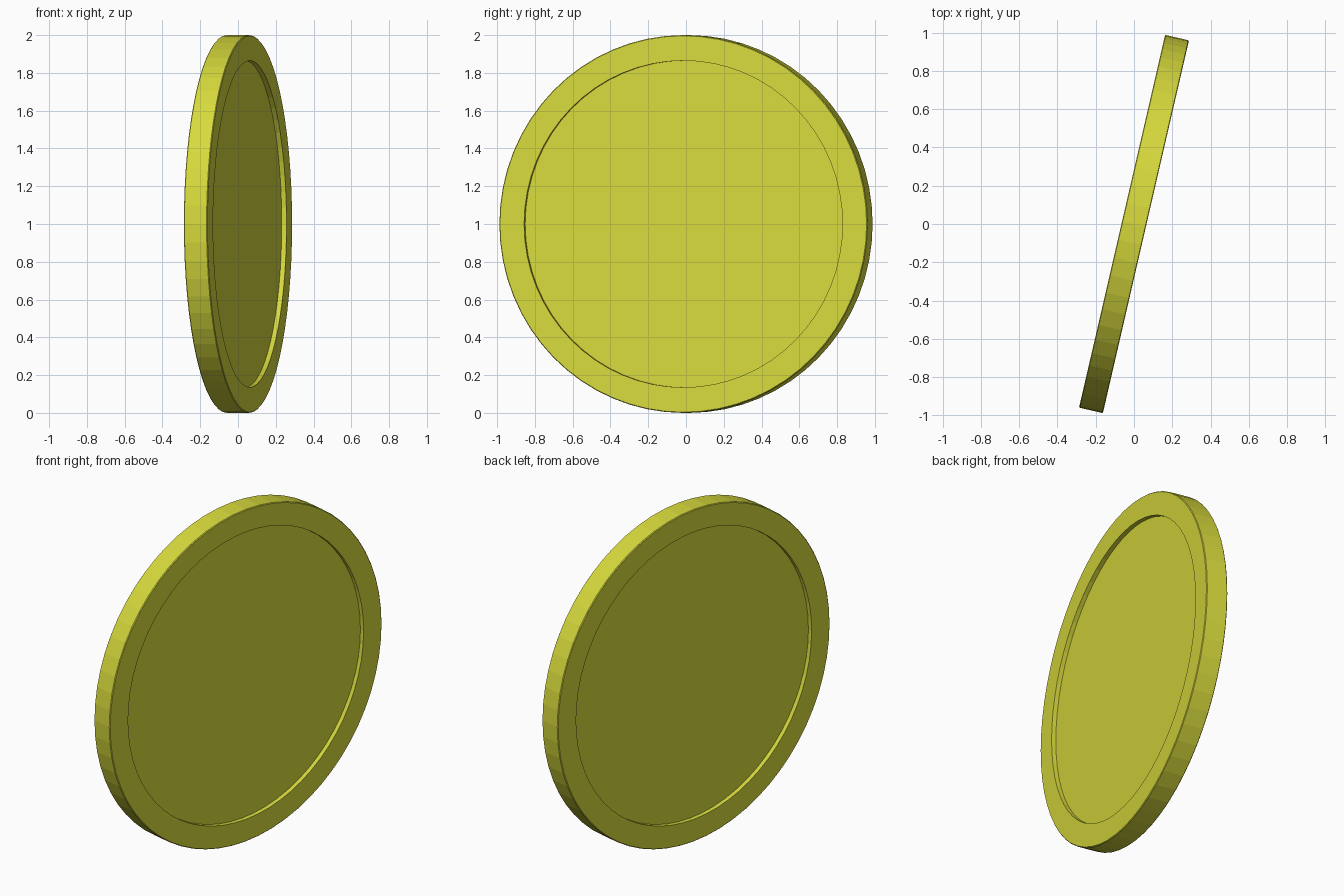
import bpy, bmesh
from math import sin, cos, tau, radians

if "Cube" in bpy.data.objects:
    bpy.data.objects.remove(bpy.data.objects["Cube"])

SIDES = 64
R = 1.0          # outer radius
HOLE = 0.865     # radius of the recessed face
H = 0.064        # half thickness
DEPTH = 0.026    # recess depth
B = 0.004        # tiny edge softening

# Half profile (radius, height); mirrored for the other face
half = [(HOLE, H - DEPTH), (HOLE, H), (R - B, H), (R, H - B)]
profile = half + [(r, -h) for r, h in reversed(half)]

# Coin body: rings of the profile, capped by the two recessed faces
bm = bmesh.new()
rings = [[bm.verts.new((r * cos(tau * i / SIDES), r * sin(tau * i / SIDES), h))
          for i in range(SIDES)] for r, h in profile]
for a, b in zip(rings, rings[1:]):
    for i in range(SIDES):
        j = (i + 1) % SIDES
        bm.faces.new((a[i], b[i], b[j], a[j]))
bm.faces.new(rings[0])
bm.faces.new(rings[-1][::-1])
bmesh.ops.recalc_face_normals(bm, faces=bm.faces[:])

mesh = bpy.data.meshes.new("coin")
bm.to_mesh(mesh)
bm.free()
coin = bpy.data.objects.new("coin", mesh)
bpy.context.collection.objects.link(coin)

# Stand it on edge, turned so its face looks along +x and slightly forward
coin.rotation_euler = (0, radians(90), radians(-13))
coin.location = (0, 0, R)

# Yellow colour
mat = bpy.data.materials.new("yellow")
mat.diffuse_color = (0.68, 0.70, 0.045, 1)
mat.use_nodes = True
mat.node_tree.nodes["Principled BSDF"].inputs["Base Color"].default_value = mat.diffuse_color
mesh.materials.append(mat)
